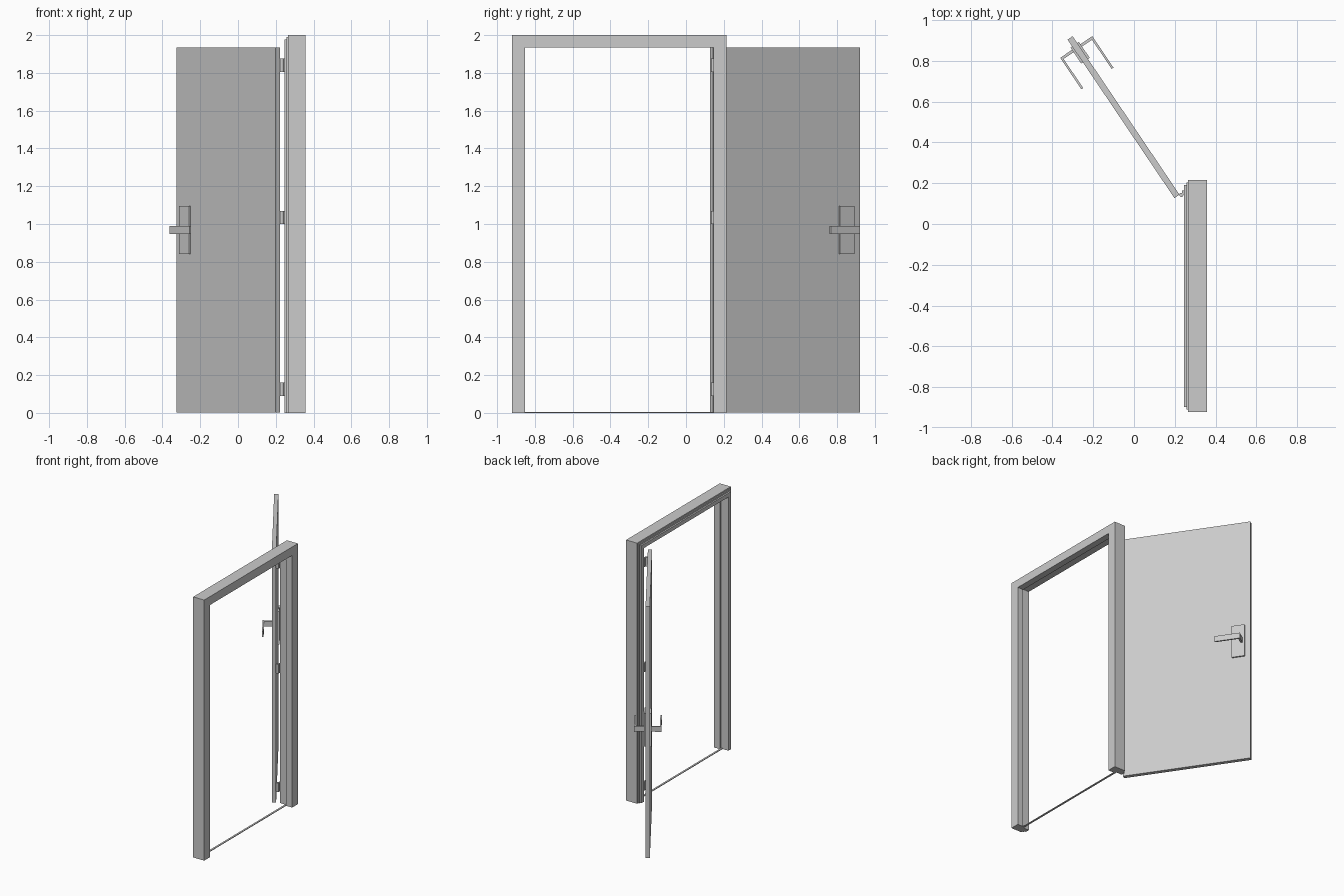
import bpy, bmesh, math
from mathutils import Matrix, Vector

if "Cube" in bpy.data.objects:
    bpy.data.objects.remove(bpy.data.objects["Cube"])

grey = bpy.data.materials.new("painted_grey")
grey.diffuse_color = (0.6, 0.6, 0.6, 1)
grey.use_nodes = True
grey.node_tree.nodes["Principled BSDF"].inputs["Base Color"].default_value = grey.diffuse_color


def finish(name, bm):
    bmesh.ops.recalc_face_normals(bm, faces=bm.faces)
    mesh = bpy.data.meshes.new(name)
    bm.to_mesh(mesh)
    bm.free()
    mesh.materials.append(grey)
    obj = bpy.data.objects.new(name, mesh)
    bpy.context.collection.objects.link(obj)
    return obj


def box(name, lo, hi, matrix=Matrix()):
    lo, hi = Vector(lo), Vector(hi)
    bm = bmesh.new()
    bmesh.ops.create_cube(bm, size=1)
    for v in bm.verts:
        v.co = matrix @ Vector([(lo[i] + hi[i]) / 2 + v.co[i] * (hi[i] - lo[i])
                                for i in range(3)])
    return finish(name, bm)


# Frame: stepped, rebated profile (inset from outer edge, x) swept up, over and down
Y0, Y1, TOP = -0.922, 0.215, 2.0
profile = [(0, 0.358), (0, 0.265), (0.012, 0.265), (0.012, 0.257),
           (0.025, 0.257), (0.025, 0.245), (0.057, 0.245), (0.057, 0.308),
           (0.07, 0.308), (0.07, 0.358)]
bm = bmesh.new()
rings = []
for side, high in ((0, 0), (0, 1), (1, 1), (1, 0)):
    rings.append([bm.verts.new((x, Y1 - d if side else Y0 + d,
                                TOP - d * 0.93 if high else 0))
                  for d, x in profile])
n = len(profile)
for a, b in zip(rings, rings[1:]):
    for i in range(n):
        j = (i + 1) % n
        bm.faces.new((a[i], a[j], b[j], b[i]))
bm.faces.new(rings[0])
bm.faces.new(rings[-1])
finish("door_frame", bm)

# Thin threshold strip between the jambs
box("threshold", (0.294, Y0 + 0.057, 0), (0.308, Y1 - 0.057, 0.005))

# Door leaf, swung open: local x runs along the leaf, local y through its thickness
T = 0.03
swing = Matrix.Translation((0.223, 0.144, 0)) @ Matrix.Rotation(math.radians(124), 4, 'Z')
box("door_leaf", (0, 0, 0.003), (0.937, T, 1.934), swing)

# Handle set on both faces
for side, flip in (("outer", 1), ("inner", -1)):
    m = swing @ Matrix.Translation((0, T / 2, 0)) @ Matrix.Diagonal((1, flip, 1, 1))
    h = T / 2
    box(side + "_handle_plate", (0.802, h, 0.84), (0.897, h + 0.01, 1.095), m)
    box(side + "_handle_stem", (0.869, h + 0.01, 0.949), (0.883, h + 0.07, 0.988), m)
    box(side + "_handle_lever", (0.697, h + 0.069, 0.947), (0.883, h + 0.08, 0.99), m)

# Hinges: round knuckle with a small leaf onto the frame
for k, z in enumerate((0.125, 1.035, 1.84)):
    bm = bmesh.new()
    bmesh.ops.create_cone(bm, cap_ends=True, segments=16, radius1=0.01,
                          radius2=0.01, depth=0.07,
                          matrix=Matrix.Translation((0.232, 0.143, z)))
    knuckle = finish("hinge_knuckle_%d" % k, bm)
    for p in knuckle.data.polygons:
        p.use_smooth = len(p.vertices) == 4
    box("hinge_leaf_%d" % k, (0.236, 0.143, z - 0.035), (0.246, 0.165, z + 0.035))
